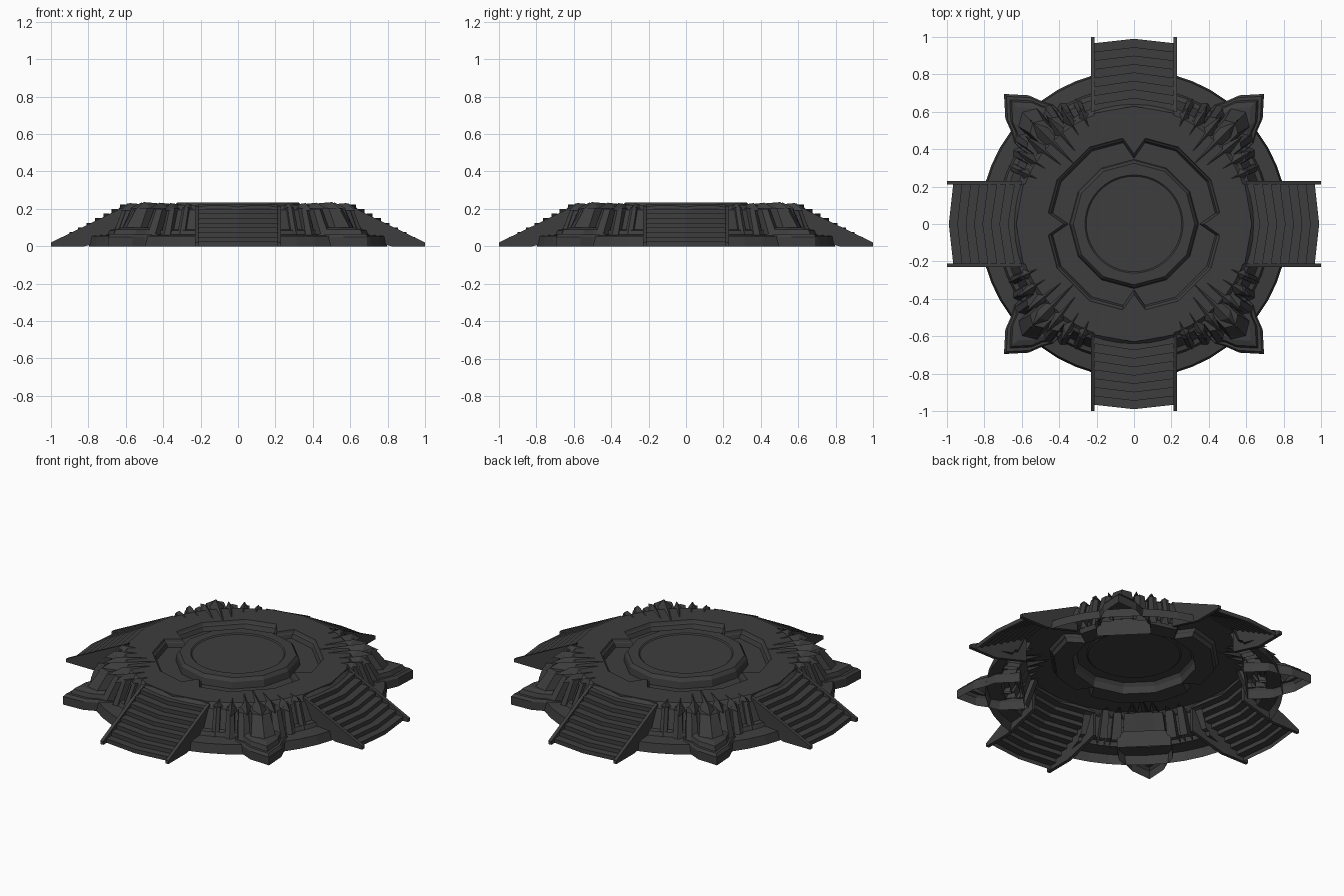
import bpy
import bmesh
from math import sin, cos, pi, radians, sqrt
from mathutils import Matrix

cube = bpy.data.objects.get("Cube")
if cube:
    bpy.data.objects.remove(cube, do_unlink=True)

stone = bpy.data.materials.new("dark_grey_stone")
stone.use_nodes = True
GREY = (0.047, 0.047, 0.047, 1)
stone.diffuse_color = GREY
stone.node_tree.nodes["Principled BSDF"].inputs["Base Color"].default_value = GREY

N = 48
SIDES = ("right", "back", "left", "front")


def loft(bm, loops, closed=True, cap_end=False, cap_start=False):
    """Bridge point loops of equal length with faces."""
    rows = [[bm.verts.new(p) for p in loop] for loop in loops]
    count = len(rows[0])
    for a, b in zip(rows, rows[1:]):
        for i in range(count if closed else count - 1):
            j = (i + 1) % count
            bm.faces.new((a[i], a[j], b[j], b[i]))
    if cap_end:
        bm.faces.new(rows[-1])
    if cap_start:
        bm.faces.new(rows[0][::-1])


def finish(name, bm, fix=True):
    if fix:
        bmesh.ops.recalc_face_normals(bm, faces=bm.faces[:])
    mesh = bpy.data.meshes.new(name)
    bm.to_mesh(mesh)
    bm.free()
    mesh.materials.append(stone)
    return mesh


def place(name, mesh, start=0.0):
    """Four copies of a part, a quarter turn apart."""
    for k, side in enumerate(SIDES):
        ob = bpy.data.objects.new(f"{name}_{side}", mesh)
        ob.rotation_euler.z = start + k * pi / 2
        bpy.context.collection.objects.link(ob)


def ring(radius, z):
    """Loop whose radius may depend on the angle index."""
    get = radius if callable(radius) else lambda i: radius
    return [(get(i) * cos(2 * pi * i / N), get(i) * sin(2 * pi * i / N), z)
            for i in range(N)]


def faceted(r):
    """Twelve-sided outline."""
    return lambda i: r * cos(pi / 12) / cos(2 * pi * (i % 4) / N - pi / 12)


def notched(r):
    """Twelve-sided outline with a tooth pointing in on each axis."""
    return lambda i: r - 0.1 if i % 12 == 0 else faceted(r)(i)


# Platform shell: base ring, sloped wall, deck, notched recess, raised dais
bm = bmesh.new()
profile = [
    (0.825, 0), (0.815, 0.055), (0.735, 0.062), (0.725, 0.085), (0.7, 0.09),
    (0.655, 0.195), (0.64, 0.2), (0.62, 0.22),
    (notched(0.475), 0.22), (notched(0.468), 0.205), (notched(0.46), 0.2),
    (notched(0.45), 0.175), (faceted(0.345), 0.175), (faceted(0.34), 0.215),
    (faceted(0.325), 0.235), (0.262, 0.235), (0.255, 0.229),
]
loft(bm, [ring(r, z) for r, z in profile], cap_end=True)


def under_stairs(face):
    c = face.calc_center_median()
    return c.xy.length > 0.63 and min(abs(c.x), abs(c.y)) < c.xy.length * sin(radians(15))


bmesh.ops.delete(bm, geom=[f for f in bm.faces if under_stairs(f)], context="FACES")
platform = bpy.data.objects.new("platform", finish("platform", bm))
bpy.context.collection.objects.link(platform)

# Stairs: nine curved steps
HALF = 0.215
bm = bmesh.new()
rows = []
for i in range(9):
    r = 0.99 - 0.045 * i
    for z in (0.025 * i, min(0.025 * (i + 1), 0.222)):
        rows.append([(sqrt(r * r - v * v), v, z) for v in (-HALF, 0, HALF)])
rows.append([(0.58, v, 0.222) for v in (-HALF, 0, HALF)])
loft(bm, rows, closed=False)
place("stairs", finish("stairs", bm, fix=False))

# Sloped side walls of the stairs
bm = bmesh.new()
for s in (-1, 1):
    outline = [(0.6, 0.06), (0.82, 0), (1, 0), (1, 0.02), (0.6, 0.215)]
    loft(bm, [[(u, s * v, z) for u, z in outline] for v in (0.21, 0.23)],
         cap_start=True, cap_end=True)
place("stair_wall", finish("stair_wall", bm))

# Corner pedestals: stepped arrow-shaped blocks
half = [(0.62, 0.15), (0.76, 0.15), (0.82, 0.113), (0.885, 0.088)]
plan = half + [(0.983, 0)] + [(u, -v) for u, v in reversed(half)]


def plan_loop(shrink, z):
    return [(0.62 + (u - 0.62) * shrink, v * shrink, z) for u, v in plan]


bm = bmesh.new()
loft(bm, [plan_loop(s, z) for s, z in
          ((1, 0), (1, 0.05), (0.95, 0.065), (0.88, 0.065), (0.84, 0.09), (0.72, 0.1))],
     cap_end=True)
place("corner_pedestal", finish("corner_pedestal", bm), pi / 4)


def leaning(bm, u0, u1, depth, w0, w1, z0, z1, angle=0.0):
    """Tapered pillar leaning towards the centre."""
    start = len(bm.verts)
    loops = []
    for u, w, z in ((u0, w0, z0), (u1, w1, z1)):
        loops.append([(u - depth, -w, z), (u - depth, w, z), (u, w, z),
                      (u + w * 0.6, 0, z), (u, -w, z)])
    loft(bm, loops, cap_end=True)
    turn(bm, start, angle)


def crystal(bm, u0, um, u1, w, z0, peak, angle=0.0, tail=0.0):
    """Kite-shaped shard with a raised point."""
    start = len(bm.verts)
    base = [bm.verts.new(p) for p in
            ((u0, 0, z0), (um, w, z0 - tail), (u1, 0, z0 - tail), (um, -w, z0 - tail))]
    top = bm.verts.new((um + (u1 - um) * 0.3, 0, peak))
    for i in range(4):
        bm.faces.new((base[i], base[(i + 1) % 4], top))
    turn(bm, start, angle)


def turn(bm, start, angle):
    bm.verts.ensure_lookup_table()
    bmesh.ops.rotate(bm, verts=bm.verts[start:], cent=(0, 0, 0),
                     matrix=Matrix.Rotation(radians(angle), 3, "Z"))


# Corner buttress with flanking pillars
bm = bmesh.new()
leaning(bm, 0.83, 0.735, 0.14, 0.075, 0.05, 0.06, 0.205)
for s in (-1, 1):
    leaning(bm, 0.775, 0.7, 0.1, 0.035, 0.028, 0.06, 0.2, s * 7.5)
    leaning(bm, 0.74, 0.685, 0.08, 0.028, 0.022, 0.06, 0.205, s * 13.5)
    leaning(bm, 0.725, 0.665, 0.07, 0.022, 0.018, 0.06, 0.21, s * 20)
place("buttress", finish("buttress", bm), pi / 4)

# Shards crowning each corner
bm = bmesh.new()
crystal(bm, 0.46, 0.68, 0.79, 0.055, 0.221, 0.236, tail=0.03)
for s in (-1, 1):
    crystal(bm, 0.5, 0.63, 0.75, 0.032, 0.221, 0.233, s * 6, tail=0.02)
    crystal(bm, 0.56, 0.66, 0.74, 0.032, 0.221, 0.231, s * 13, tail=0.03)
    crystal(bm, 0.575, 0.635, 0.69, 0.03, 0.221, 0.23, s * 20, tail=0.02)
place("crown_shards", finish("crown_shards", bm), pi / 4)
